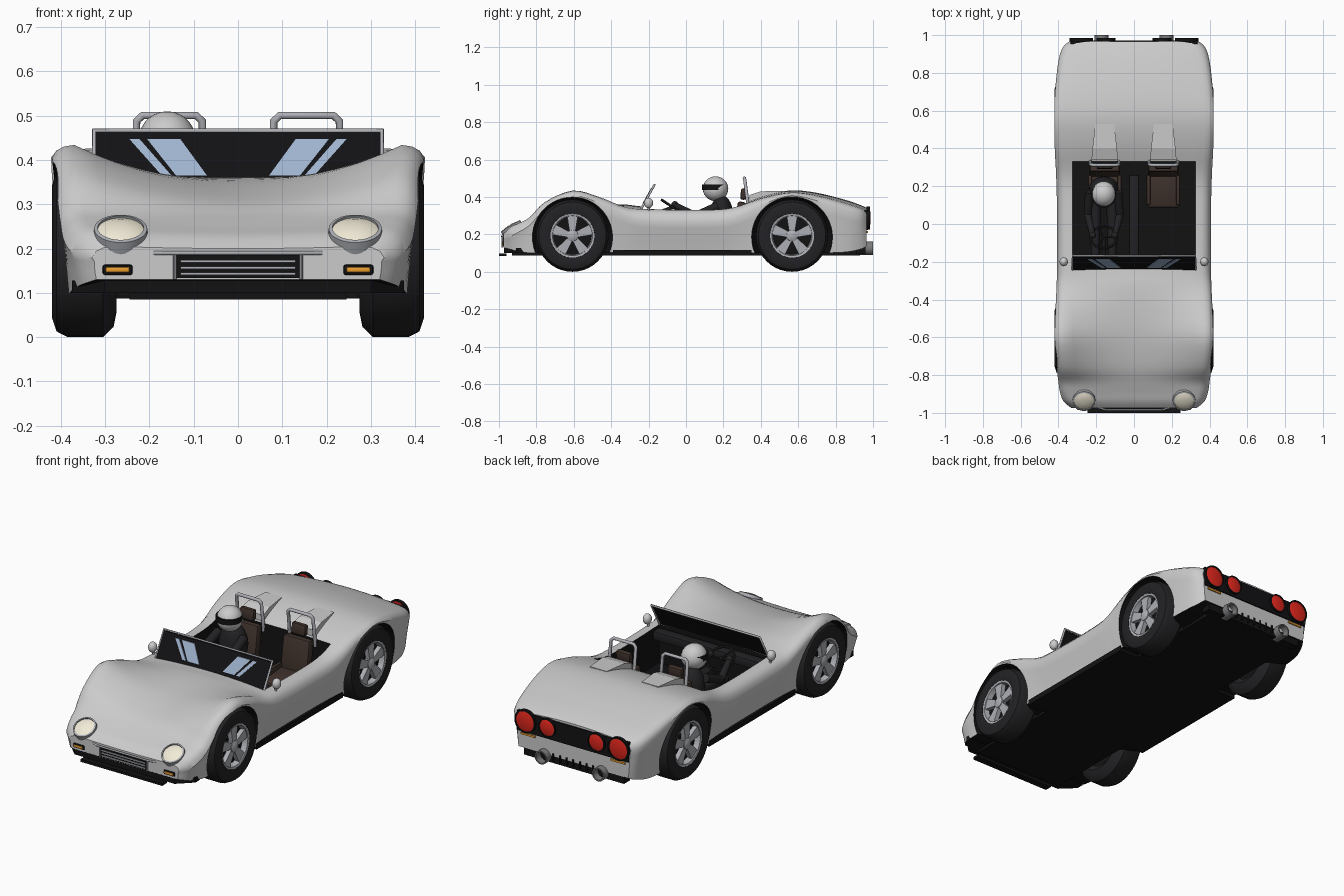
import bpy, bmesh, math
from mathutils import Vector, Matrix

if "Cube" in bpy.data.objects:
    bpy.data.objects.remove(bpy.data.objects["Cube"])

def mat(name, r, g, b):
    m = bpy.data.materials.new(name)
    m.diffuse_color = (r, g, b, 1)
    m.use_nodes = True
    m.node_tree.nodes["Principled BSDF"].inputs["Base Color"].default_value = m.diffuse_color
    return m

PAINT = mat("paint", .75, .75, .74)
BLACK = mat("black", .006, .006, .007)
DARK = mat("dark_trim", .016, .016, .018)
SILVER = mat("silver", .42, .43, .46)
PIPE = mat("pipe", .2, .2, .21)
BROWN = mat("leather", .05, .032, .025)
RED = mat("red_lens", .75, .02, .012)
AMBER = mat("amber", .85, .35, .03)
CREAM = mat("lamp_glass", .88, .83, .68)
BLUE = mat("glass_glint", .35, .45, .62)

def finish(name, bm, m, smooth=True):
    bmesh.ops.recalc_face_normals(bm, faces=bm.faces[:])
    me = bpy.data.meshes.new(name)
    bm.to_mesh(me)
    bm.free()
    ob = bpy.data.objects.new(name, me)
    bpy.context.collection.objects.link(ob)
    if m:
        me.materials.append(m)
    if smooth:
        soften(ob)
    return ob

def soften(ob):
    bpy.ops.object.select_all(action='DESELECT')
    ob.select_set(True)
    bpy.context.view_layer.objects.active = ob
    bpy.ops.object.shade_smooth_by_angle(angle=math.radians(35))

def hull(name, pts, m):
    bm = bmesh.new()
    for p in pts:
        bm.verts.new(p)
    bmesh.ops.convex_hull(bm, input=bm.verts[:])
    return finish(name, bm, m, False)

def box(name, c, s, m, rx=0, bevel=0):
    bm = bmesh.new()
    bmesh.ops.create_cube(bm, size=1)
    bmesh.ops.scale(bm, vec=s, verts=bm.verts)
    if bevel:
        bmesh.ops.bevel(bm, geom=bm.edges[:], offset=bevel, segments=2, affect='EDGES', profile=.5)
    bmesh.ops.transform(bm, matrix=Matrix.Translation(c) @ Matrix.Rotation(rx, 4, 'X'), verts=bm.verts)
    return finish(name, bm, m)

def lathe(name, prof, origin, axis, m, n=32, closed=False):
    """Spin (distance along axis, radius) points around an axis."""
    bm = bmesh.new()
    M = Matrix.Translation(origin) @ Vector(axis).to_track_quat('Z', 'Y').to_matrix().to_4x4()
    rings = [[bm.verts.new(M @ Vector((r * math.cos(t), r * math.sin(t), h)))
              for t in (2 * math.pi * i / n for i in range(n))] for h, r in prof]
    pairs = list(zip(rings, rings[1:])) + ([(rings[-1], rings[0])] if closed else [])
    for a, b in pairs:
        for i in range(n):
            bm.faces.new((a[i], a[(i + 1) % n], b[(i + 1) % n], b[i]))
    if not closed:
        bm.faces.new(rings[0])
        bm.faces.new(rings[-1])
    return finish(name, bm, m)

def rod(name, a, b, r, m, r2=None, n=16):
    d = Vector(b) - Vector(a)
    return lathe(name, [(0, r), (d.length, r2 or r)], a, d, m, n)

def ball(name, c, s, m):
    bm = bmesh.new()
    bmesh.ops.create_uvsphere(bm, u_segments=24, v_segments=14, radius=1)
    bmesh.ops.transform(bm, matrix=Matrix.Translation(c) @ Matrix.Diagonal((*s, 1)), verts=bm.verts)
    return finish(name, bm, m)

def tube(name, pts, r, m):
    cu = bpy.data.curves.new(name, 'CURVE')
    cu.dimensions, cu.bevel_depth, cu.bevel_resolution, cu.use_fill_caps = '3D', r, 3, True
    sp = cu.splines.new('POLY')
    sp.points.add(len(pts) - 1)
    for q, p in zip(sp.points, pts):
        q.co = (*p, 1)
    cu.materials.append(m)
    ob = bpy.data.objects.new(name, cu)
    bpy.context.collection.objects.link(ob)

# Body stations: y, half width, bottom half width, bottom z, shoulder z, fender z, centre z
ST = [(-.975, .33, .32, .13, .18, .205, .20), (-.94, .372, .35, .12, .19, .238, .228),
      (-.89, .392, .37, .11, .215, .262, .25), (-.835, .40, .38, .10, .25, .292, .275),
      (-.755, .41, .385, .10, .33, .372, .31), (-.605, .42, .39, .10, .405, .434, .345),
      (-.46, .416, .385, .10, .365, .398, .359), (-.33, .41, .375, .105, .305, .347, .36),
      (-.22, .408, .37, .105, .272, .334, .348), (.08, .408, .37, .105, .265, .33, .33),
      (.25, .412, .375, .105, .28, .342, .345), (.41, .42, .385, .10, .36, .395, .405),
      (.56, .422, .39, .10, .407, .424, .435), (.7, .418, .385, .10, .38, .408, .422),
      (.85, .402, .375, .105, .33, .368, .385), (.93, .38, .35, .12, .305, .342, .358),
      (.965, .345, .33, .135, .29, .326, .342)]

def catmull(rows, n):
    out = []
    for i in range(len(rows) - 1):
        p = [rows[max(0, min(len(rows) - 1, i + k))] for k in (-1, 0, 1, 2)]
        for t in (j / n for j in range(n)):
            out.append([.5 * (2 * b + (c - a) * t + (2 * a - 5 * b + 4 * c - d) * t * t
                        + (3 * b - a - 3 * c + d) * t ** 3) for a, b, c, d in zip(*p)])
    return out + [list(rows[-1])]

def section(y, w, xl, zb, zs, zf, zc):
    h = [(0, zb), (xl, zb), (xl + .35 * (w - xl), zb + .4 * (zs - zb)), (w - .006, zb + .8 * (zs - zb)),
         (w, zs), (w - .009, zs + .55 * (zf - zs)), (w - .027, zf - .12 * (zf - zs)), (w - .05, zf)]
    h += [((w - .05) * k, zc + (zf - zc) * k * k) for k in (.87, .74, .6, .45, .3, .15, 0)]
    return [(x, y, z) for x, z in h] + [(-x, y, z) for x, z in h[-2:0:-1]]

bm = bmesh.new()
rings = [[bm.verts.new(p) for p in section(*s)] for s in catmull(ST, 4)]
for a, b in zip(rings, rings[1:]):
    for i in range(len(a)):
        j = (i + 1) % len(a)
        bm.faces.new((a[i], a[j], b[j], b[i]))
bm.faces.new(rings[0])
bm.faces.new(rings[-1])
body = finish("body_shell", bm, PAINT, False)
body.data.materials.append(BLACK)

# Cut the wheel wells (tapered inwards) and the cockpit, dark inside
WHEELS = [(s, y, r) for s in (-1, 1) for y, r in ((-.607, .214), (.567, .216))]
cutters = [lathe("well_cutter", [(0, r - .05), (.09, r - .012), (.11, r), (.35, r)], (s * .26, y, .185), (s, 0, 0), BLACK, 48)
           for s, y, r in WHEELS]
cutters.append(box("cockpit_cutter", (0, .048, .43), (.65, .565, .6), BLACK))
bpy.context.view_layer.objects.active = body
for c in cutters:
    c.hide_render = True
    mod = body.modifiers.new("cut", 'BOOLEAN')
    mod.object, mod.operation, mod.solver, mod.material_mode = c, 'DIFFERENCE', 'EXACT', 'TRANSFER'
    bpy.ops.object.modifier_apply(modifier=mod.name)
    bpy.data.objects.remove(c)
k = body.data.materials.find("black")
for p in body.data.polygons:
    if p.normal.z < -.8 and p.center.z < .15:
        p.material_index = k
soften(body)

# Underfloor, sills, splitter and rear valance
box("underfloor", (0, 0, .1), (.54, 1.86, .025), BLACK)
box("sills", (0, -.02, .102), (.77, .74, .03), BLACK)
hull("front_valance", [(e * x, y, z) for e in (-1, 1) for x, y in ((.3, -.972), (.375, -.9), (.375, -.86))
                       for z in (.1, .128)], BLACK)
box("front_splitter", (0, -.98, .092), (.49, .04, .014), BLACK)
box("rear_valance", (0, .935, .12), (.6, .05, .05), BLACK)

# Wheels
for s, y, _ in WHEELS:
    o, ax = (s * .275, y, .193), (s, 0, 0)
    lathe("tyre", [(.02, .11), (.0, .14), (.006, .17), (.03, .193), (.11, .193), (.135, .18),
                   (.145, .15), (.138, .118), (.11, .11)], o, ax, DARK, 40, True)
    lathe("wheel_disc", [(.03, .112), (.105, .112)], o, ax, BLACK)
    lathe("wheel_rim", [(.1, .1), (.1, .116), (.137, .118), (.134, .107)], o, ax, SILVER, 40, True)
    lathe("hub", [(.1, .034), (.132, .03), (.14, .015)], o, ax, SILVER, 20)
    for i in range(5):
        R = Matrix.Translation((s * .4, y, .193)) @ Matrix.Rotation(i * math.tau / 5, 4, 'X')
        hull("spoke", [R @ Vector((s * x, e * w, z)) for x in (-.02, .004) for e in (-1, 1)
                       for w, z in ((.015, .02), (.03, .112))], SILVER)

# Windscreen with glints, frame and mirrors
def screen(x, z, off=0):
    return (x, -.243 + (z - .33) * .55 - off, z)
hull("windscreen", [screen(x, z, o) for x in (-.322, .322) for z in (.33, .462) for o in (0, .006)], BLACK)
tube("screen_frame", [screen(-.325, .33), screen(-.325, .466), screen(.325, .466), screen(.325, .33)], .006, SILVER)
for s in (-1, 1):
    for t0, t1, b0, b1 in ((.13, .205, .07, .14), (.222, .245, .15, .172)):
        hull("screen_glint", [screen(s * x, z, o) for x, z in ((t0, .447), (t1, .447), (b0, .365), (b1, .365))
                              for o in (.006, .009)], BLUE)
    ball("mirror", (s * .372, -.2, .368), (.022, .024, .028), PAINT)
    rod("mirror_stalk", (s * .365, -.2, .325), (s * .37, -.2, .36), .007, SILVER)

# Dashboard, tunnel, seats, roll hoops, head fairings
box("dashboard", (0, -.195, .305), (.64, .06, .05), DARK, bevel=.01)
box("tunnel", (0, .02, .165), (.055, .48, .08), DARK, bevel=.01)
for s in (-1, 1):
    x = s * .155
    box("seat_cushion", (x, .175, .17), (.17, .17, .07), BROWN, .1, .012)
    box("seat_back", (x, .285, .275), (.16, .045, .2), BROWN, -.15, .012)
    box("headrest", (x, .307, .415), (.085, .03, .06), BROWN, -.1, .01)
    for e in (-1, 1):
        box("seat_bolster", (x + e * .078, .18, .195), (.022, .16, .08), BROWN, 0, .008)
    tube("roll_hoop", [(x - .076, .335, .33), (x - .074, .315, .488), (x - .06, .312, .501),
                       (x + .06, .312, .501), (x + .074, .315, .488), (x + .076, .335, .33)], .009, SILVER)
    hull("head_fairing", [(x + e * w, y, z) for e in (-1, 1) for w, y, z in
         ((.07, .34, .36), (.07, .34, .41), (.065, .4, .43), (.05, .53, .433), (.05, .53, .40))], PAINT)

# Driver and steering wheel
X = -.16
ball("helmet", (X, .158, .444), (.065, .068, .066), PAINT)
lathe("visor", [(-.014, .0665), (.014, .0665)], (X, .152, .452), (0, 0, 1), BLACK, 32)
ball("driver_torso", (X, .19, .3), (.078, .062, .11), DARK)
for s in (-1, 1):
    rod("upper_arm", (X + s * .075, .17, .35), (X + s * .085, .05, .3), .024, DARK, .02)
    rod("forearm", (X + s * .085, .05, .3), (X + s * .06, -.055, .355), .02, DARK, .015)
    ball("hand", (X + s * .058, -.06, .36), (.018, .018, .018), DARK)
    rod("driver_leg", (X + s * .045, .15, .21), (X + s * .045, -.17, .19), .033, DARK, .022)
lathe("steering_wheel", [(.007 * math.cos(t), .07 + .007 * math.sin(t)) for t in
      (i * math.tau / 8 for i in range(8))], (X, -.07, .345), (0, .55, .83), DARK, 28, True)
rod("steering_column", (X, -.19, .3), (X, -.07, .345), .01, DARK)
for a in (0, 2.1, 4.2):
    d = Vector((math.cos(a), math.sin(a) * .83, -math.sin(a) * .55)) * .068
    rod("wheel_spoke", (X, -.07, .345), Vector((X, -.07, .345)) + d, .005, DARK, n=8)

# Nose: headlamps, indicators, grille, overrider bar
for s in (-1, 1):
    n = Vector((0, -.52, .85))
    o = Vector((s * .265, -.928, .228))
    lathe("headlamp_ring", [(-.02, .062), (.02, .06), (.022, .052), (-.01, .052)], o, n, SILVER, 36, True)
    lathe("headlamp_lens", [(-.01, .053), (.016, .053), (.024, .035), (.027, .012)], o, n, CREAM, 36)
    box("indicator_surround", (s * .272, -.973, .152), (.068, .016, .024), BLACK, 0, .006)
    box("indicator", (s * .272, -.978, .152), (.054, .016, .013), AMBER, 0, .004)
    rod("bumper_post", (s * .143, -.982, .13), (s * .143, -.982, .188), .004, SILVER, n=8)
box("grille", (0, -.972, .16), (.28, .016, .052), BLACK)
for z in (.143, .157, .171):
    box("grille_slat", (0, -.98, z), (.26, .008, .006), SILVER)
tube("bumper_bar", [(-.19, -.972, .19), (-.15, -.984, .19), (.15, -.984, .19), (.19, -.972, .19)], .005, SILVER)

# Tail: panel, round lamps, reflectors, exhausts
box("tail_panel", (0, .963, .277), (.67, .018, .106), BLACK)
for s in (-1, 1):
    for x, r in ((.28, .062), (.148, .05)):
        lathe("tail_lamp_ring", [(0, r), (.018, r), (.018, r * .88), (0, r * .88)], (s * x, .966, .287), (0, 1, 0), BLACK, 32, True)
        lathe("tail_lamp", [(0, r * .88), (.014, r * .88), (.02, r * .5)], (s * x, .966, .287), (0, 1, 0), RED)
    box("reflector", (s * .27, .967, .212), (.085, .01, .01), AMBER)
    lathe("exhaust", [(0, .036), (.11, .036), (.11, .029), (0, .029)], (s * .172, .89, .126), (0, 1, 0), PIPE, 24, True)
    rod("exhaust_core", (s * .172, .89, .126), (s * .172, .96, .126), .03, BLACK)
for i in range(-3, 4):
    box("rear_fin", (i * .04, .962, .13), (.008, .016, .04), BLACK)
